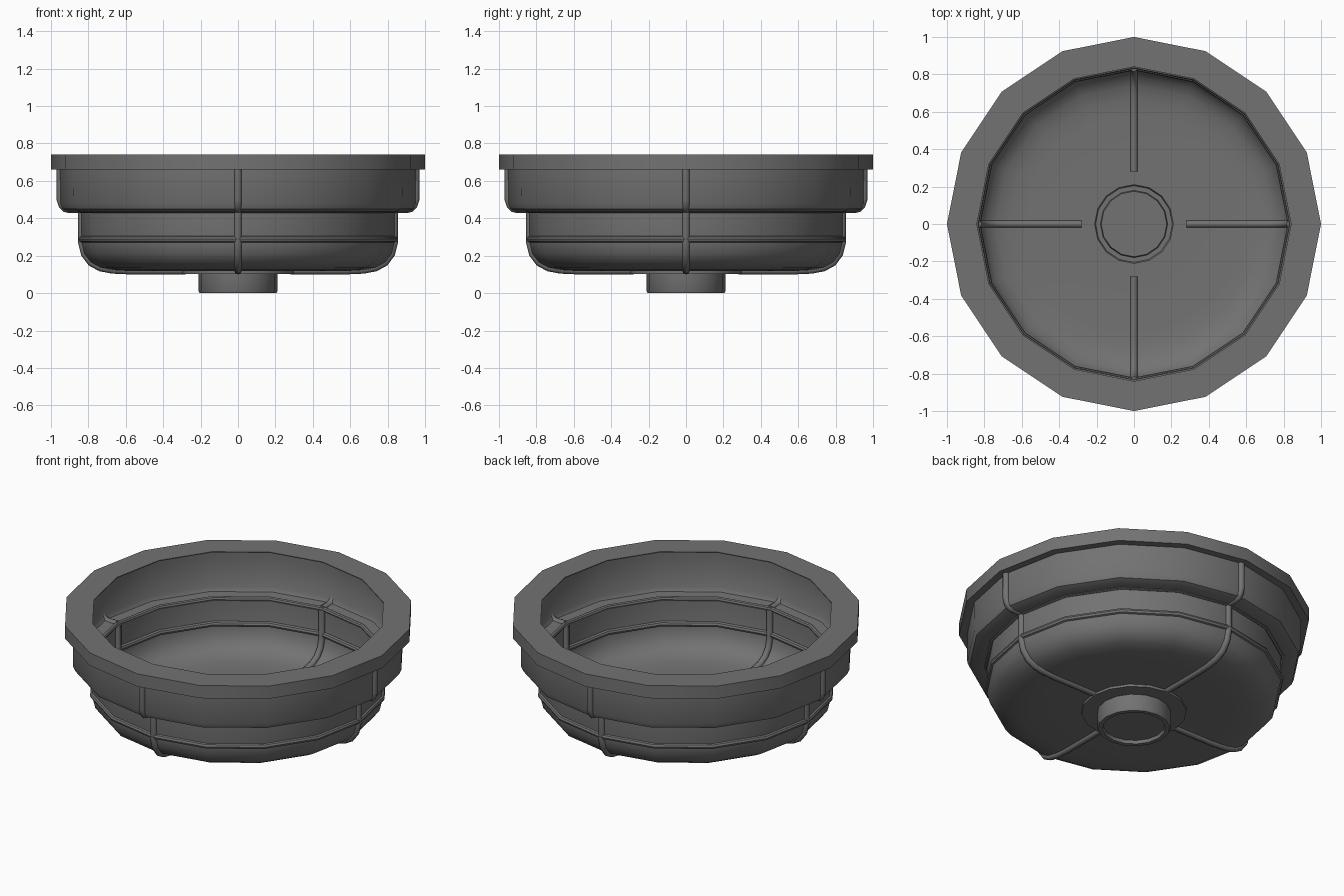
import bpy, bmesh
from math import pi, cos, sin

cube = bpy.data.objects.get("Cube")
if cube:
    bpy.data.objects.remove(cube)

grey = bpy.data.materials.new("dark_grey")
grey.use_nodes = True
colour = (0.17, 0.17, 0.17, 1)
grey.diffuse_color = colour
bsdf = grey.node_tree.nodes["Principled BSDF"]
bsdf.inputs["Base Color"].default_value = colour
bsdf.inputs["Roughness"].default_value = 0.6
SIDES = 16


def finish(obj, angle=35):
    obj.data.materials.clear()
    obj.data.materials.append(grey)
    bpy.ops.object.select_all(action="DESELECT")
    obj.select_set(True)
    bpy.context.view_layer.objects.active = obj
    bpy.ops.object.shade_smooth_by_angle(angle=angle * pi / 180)


def lathe(name, profile, closed=False):
    """Spin a (radius, height) profile around the z axis."""
    bm = bmesh.new()
    verts = [bm.verts.new((r, 0, z)) for r, z in profile]
    pairs = list(zip(verts, verts[1:]))
    if closed:
        pairs.append((verts[-1], verts[0]))
    edges = [bm.edges.new(p) for p in pairs]
    bmesh.ops.spin(bm, geom=verts + edges, cent=(0, 0, 0), axis=(0, 0, 1),
                   angle=2 * pi, steps=SIDES, use_duplicate=False)
    bmesh.ops.remove_doubles(bm, verts=bm.verts, dist=0.0005)
    bmesh.ops.recalc_face_normals(bm, faces=bm.faces)
    mesh = bpy.data.meshes.new(name)
    bm.to_mesh(mesh)
    bm.free()
    obj = bpy.data.objects.new(name, mesh)
    bpy.context.collection.objects.link(obj)
    finish(obj)


def ring(name, radius, height, size):
    lathe(name, [(radius + size * cos(k * pi / 4), height + size * sin(k * pi / 4))
                 for k in range(8)], closed=True)


def rib(name, path, turn, size=0.02):
    """Round bar following a (radius, height) path at one of four quarters."""
    curve = bpy.data.curves.new(name, "CURVE")
    curve.dimensions = "3D"
    curve.bevel_depth = size
    curve.bevel_resolution = 2
    curve.use_fill_caps = True
    spline = curve.splines.new("POLY")
    spline.points.add(len(path) - 1)
    for point, (r, z) in zip(spline.points, path):
        point.co = (r * cos(turn), r * sin(turn), z, 1)
    obj = bpy.data.objects.new(name, curve)
    bpy.context.collection.objects.link(obj)
    bpy.ops.object.select_all(action="DESELECT")
    obj.select_set(True)
    bpy.context.view_layer.objects.active = obj
    bpy.ops.object.convert(target="MESH")
    finish(bpy.context.object, 50)


# Flat rim overhanging the wall on both sides
lathe("rim", [(0.84, 0.74), (1, 0.74), (1, 0.66), (0.93, 0.66),
              (0.93, 0.735), (0.84, 0.735)], closed=True)

# Upper wall with a rounded step, inner and outer skins
lathe("upper_wall", [(0.93, 0.665), (0.93, 0.48), (0.915, 0.455), (0.84, 0.45),
                     (0.84, 0.435), (0.91, 0.437), (0.94, 0.45), (0.953, 0.48),
                     (0.955, 0.665)], closed=True)

# Lower bowl, rounded into the floor
lathe("lower_bowl", [(0.84, 0.445), (0.84, 0.27), (0.825, 0.21), (0.79, 0.165),
                     (0.74, 0.138), (0.67, 0.123), (0.58, 0.118), (0.29, 0.118)])

# Hub flange and hollow drain cup
lathe("hub_flange", [(0.21, 0.125), (0.3, 0.125), (0.3, 0.103), (0.21, 0.103)], closed=True)
lathe("hub_cup", [(0.21, 0.124), (0.21, 0.01), (0.205, 0), (0.18, 0),
                  (0.175, 0.02), (0, 0.02)])

# Horizontal bands
ring("step_band", 0.845, 0.443, 0.015)
ring("lower_band", 0.838, 0.288, 0.017)

# Four sets of vertical ribs
upper_path = [(0.95, 0.66), (0.95, 0.5), (0.94, 0.47), (0.925, 0.453),
              (0.9, 0.447), (0.84, 0.447)]
lower_path = [(0.835, 0.445), (0.835, 0.27), (0.82, 0.21), (0.785, 0.163),
              (0.735, 0.136), (0.67, 0.124), (0.58, 0.12), (0.28, 0.12)]
for i, side in enumerate(("left", "back", "right", "front")):
    rib(side + "_upper_rib", upper_path, i * pi / 2)
    rib(side + "_lower_rib", lower_path, i * pi / 2)
